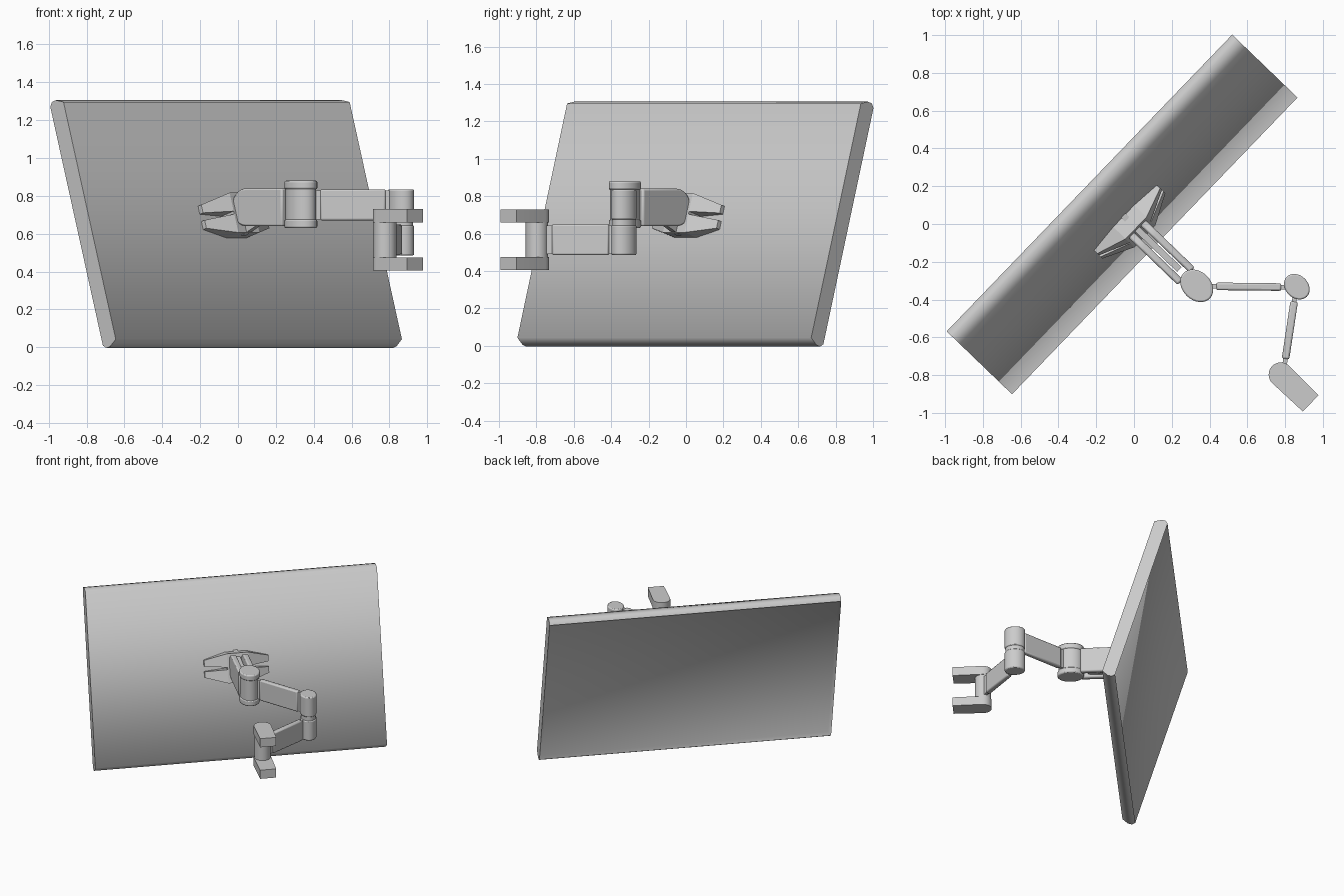
import bpy, bmesh
from math import radians, sin, cos, pi, atan2, hypot
from mathutils import Matrix, Vector

cube = bpy.data.objects.get("Cube")
if cube:
    bpy.data.objects.remove(cube)

grey = bpy.data.materials.new("plain grey")
grey.use_nodes = True
grey.diffuse_color = (0.6, 0.6, 0.6, 1)
grey.node_tree.nodes["Principled BSDF"].inputs["Base Color"].default_value = (0.6, 0.6, 0.6, 1)

TURN = radians(46.1)
CENTRE = Vector((-0.0625, 0.05, 0.655))
# Level frame: x along the screen width, y towards the viewer of the screen
LEVEL = Matrix.Translation(CENTRE) @ Matrix.Rotation(TURN, 4, 'Z')
# Same frame leaning forward with the panel
TILTED = LEVEL @ Matrix.Rotation(radians(-17), 4, 'X')


def finish(name, bm, matrix, bevel=0.0, angle=40):
    bmesh.ops.recalc_face_normals(bm, faces=bm.faces)
    mesh = bpy.data.meshes.new(name)
    bm.to_mesh(mesh)
    bm.free()
    mesh.materials.append(grey)
    obj = bpy.data.objects.new(name, mesh)
    bpy.context.collection.objects.link(obj)
    obj.matrix_world = matrix
    if bevel:
        mod = obj.modifiers.new("soft edges", 'BEVEL')
        mod.width, mod.segments, mod.limit_method = bevel, 2, 'ANGLE'
        mod.angle_limit = radians(50)
    bpy.ops.object.select_all(action='DESELECT')
    obj.select_set(True)
    bpy.context.view_layer.objects.active = obj
    bpy.ops.object.shade_smooth_by_angle(angle=radians(angle))
    return obj


def loft(name, first, second, matrix, bevel=0.0):
    """Join two matching loops of 3D points into a closed solid."""
    bm = bmesh.new()
    a = [bm.verts.new(p) for p in first]
    b = [bm.verts.new(p) for p in second]
    bm.faces.new(a)
    bm.faces.new(b)
    for i in range(len(a)):
        j = (i + 1) % len(a)
        bm.faces.new((a[i], a[j], b[j], b[i]))
    return finish(name, bm, matrix, bevel)


def upright(name, outline, z0, z1, matrix, bevel=0.0):
    return loft(name, [(x, y, z0) for x, y in outline],
                [(x, y, z1) for x, y in outline], matrix, bevel)


def ellipse(rx, ry, n=32):
    return [(rx * cos(2 * pi * i / n), ry * sin(2 * pi * i / n)) for i in range(n)]


def at(x, y, angle=TURN):
    return Matrix.Translation((x, y, 0)) @ Matrix.Rotation(angle, 4, 'Z')


# Screen panel: side profile (depth, height) swept across the width
half = [(-0.05, 0.655), (0.0, 0.68), (0.03, 0.68), (0.05, 0.66)]
profile = half + [(y, -z) for y, z in reversed(half)]
bm = bmesh.new()
ends = [[bm.verts.new((x, y, z)) for y, z in profile] for x in (-1.09, 1.09)]
for end in ends:
    bm.faces.new(end)
for i in range(len(profile)):
    j = (i + 1) % len(profile)
    bm.faces.new((ends[0][i], ends[0][j], ends[1][j], ends[1][i]))
bmesh.ops.recalc_face_normals(bm, faces=bm.faces)
front = max(bm.faces, key=lambda f: f.calc_center_median().y)
# Recessed display inside a narrow frame
bmesh.ops.inset_region(bm, faces=[front], thickness=0.03)
bmesh.ops.translate(bm, verts=front.verts, vec=(0, -0.02, 0))
finish("screen_panel", bm, TILTED, angle=75)

# Forked bracket on the back of the panel
BRACKET = TILTED @ Matrix.Translation((0, -0.045, 0.015))


def rect(x, depth, z0, z1):
    return [(x, 0, z0), (x, -depth, z0), (x, -depth, z1), (x, 0, z1)]


loft("bracket_hub", rect(-0.08, 0.1, -0.11, 0.11), rect(0.08, 0.1, -0.11, 0.11), BRACKET)
for sx, side in ((-1, "right"), (1, "left")):
    for sz, level in ((-1, "lower"), (1, "upper")):
        loft(f"bracket_prong_{level}_{side}",
             rect(sx * 0.08, 0.1, sz * 0.008, sz * 0.11),
             rect(sx * 0.24, 0.03, sz * 0.02, sz * 0.065), BRACKET)

# Tongue tapering from the bracket to the first joint
ARM = LEVEL @ Matrix.Translation((0, 0, 0.085))


def tongue_loop(x):
    return [(x, 0.0, 0.06), (x, -0.12, 0.05), (x, -0.42, 0.04),
            (x, -0.42, -0.08), (x, -0.25, -0.09), (x, -0.13, -0.15)]


loft("bracket_tongue", tongue_loop(-0.017), tongue_loop(0.017), ARM)

# Two cheek plates with round ends, either side of the tongue
cheek = [(-0.47, -0.1)] + [(-0.2 + 0.1 * sin(a), -0.1 * cos(a))
                           for a in (pi * i / 16 for i in range(17))] + [(-0.47, 0.1)]
for s, side in ((-1, "right"), (1, "left")):
    loft(f"arm_cheek_{side}", [(s * 0.025, y, z) for y, z in cheek],
         [(s * 0.065, y, z) for y, z in cheek], ARM, 0.01)


# Oval joint posts: a core between two slightly wider caps
def post(name, x, y, rx, ry, z0, z1, cap):
    upright(name + "_core", ellipse(rx - 0.006, ry - 0.006), z0 + 0.01, z1 - 0.01, at(x, y))
    upright(name + "_cap_bottom", ellipse(rx, ry), z0, z0 + cap, at(x, y), 0.008)
    upright(name + "_cap_top", ellipse(rx, ry), z1 - cap, z1, at(x, y), 0.008)


post("elbow_post", 0.332, -0.327, 0.075, 0.097, 0.63, 0.88, 0.045)
post("middle_post", 0.862, -0.332, 0.06, 0.075, 0.485, 0.835, 0.16)


# Thin link arms with narrow necks that run into the posts
def link(name, start, end, z0, z1):
    (ax, ay), (bx, by) = start, end
    length, angle = hypot(bx - ax, by - ay), atan2(by - ay, bx - ax)
    m = at((ax + bx) / 2, (ay + by) / 2, angle)
    for part, h, w, trim, bev in (("", length / 2, 0.02, 0.0, 0.01),
                                  ("_neck", length / 2 + 0.05, 0.012, 0.006, 0)):
        box = [(-h, -w), (h, -w), (h, w), (-h, w)]
        upright(name + part, box, z0 + trim, z1 - trim, m, bev)


link("upper_link", (0.435, -0.33), (0.78, -0.334), 0.67, 0.835)
link("lower_link", (0.848, -0.41), (0.802, -0.715), 0.485, 0.65)

# Wall clevis: two round-nosed plates joined by a pin
nose = [(0.064 * cos(a), 0.064 * sin(a)) for a in (pi * i / 16 for i in range(17))]
lug = nose + [(-0.06, -0.22), (0.06, -0.22)]
WALL = at(0.777, -0.797)
for level, z0, z1 in (("lower", 0.405, 0.475), ("upper", 0.66, 0.73)):
    upright(f"wall_lug_{level}", lug, z0, z1, WALL)
upright("wall_pin", ellipse(0.06, 0.06), 0.47, 0.665, WALL)
